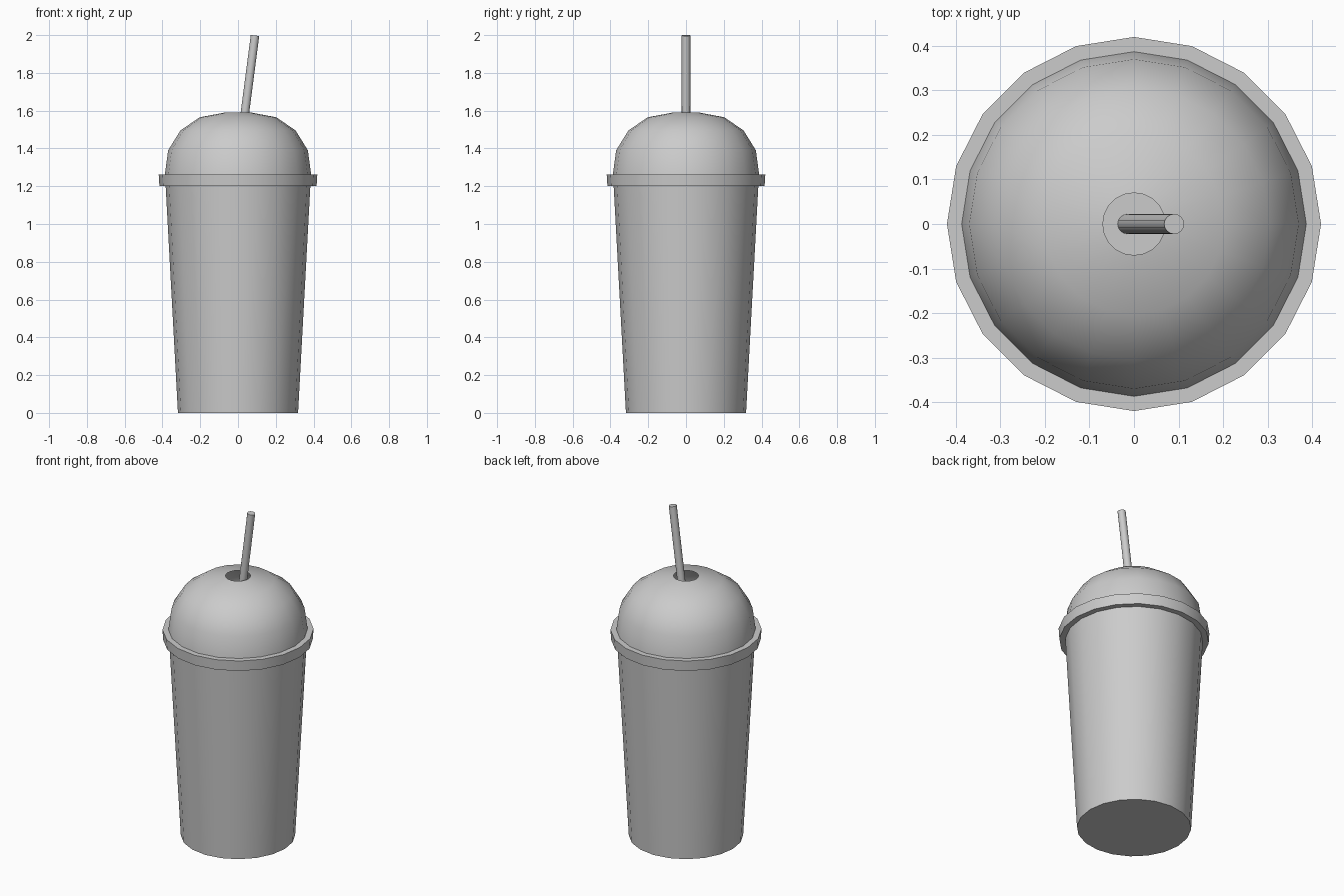
import bpy, bmesh, math
from mathutils import Vector

if "Cube" in bpy.data.objects:
    bpy.data.objects.remove(bpy.data.objects["Cube"])

SIDES = 20


def finish(bm, name, angle=40):
    bmesh.ops.recalc_face_normals(bm, faces=bm.faces[:])
    mesh = bpy.data.meshes.new(name)
    bm.to_mesh(mesh)
    bm.free()
    obj = bpy.data.objects.new(name, mesh)
    bpy.context.collection.objects.link(obj)
    bpy.ops.object.select_all(action='DESELECT')
    obj.select_set(True)
    bpy.context.view_layer.objects.active = obj
    bpy.ops.object.shade_smooth_by_angle(angle=math.radians(angle))
    return obj


def lathe(name, profile, cap_ends=False, closed=False):
    """Spin a (radius, height) profile around z."""
    bm = bmesh.new()
    rings = []
    for r, z in profile:
        rings.append([bm.verts.new((r * math.cos(2 * math.pi * i / SIDES),
                                    r * math.sin(2 * math.pi * i / SIDES), z))
                      for i in range(SIDES)])
    pairs = list(zip(rings, rings[1:]))
    if closed:
        pairs.append((rings[-1], rings[0]))
    for a, b in pairs:
        for i in range(SIDES):
            j = (i + 1) % SIDES
            bm.faces.new((a[i], a[j], b[j], b[i]))
    if cap_ends:
        bm.faces.new(rings[0])
        bm.faces.new(rings[-1])
    return finish(bm, name)


# Tapered cup, closed at the base and at the drink surface
lathe("cup", [(0.318, 0), (0.383, 1.2)], cap_ends=True)

# Lid rim, slightly flared
lathe("lid_rim", [(0.38, 1.2), (0.416, 1.2), (0.42, 1.263), (0.385, 1.263)], closed=True)

# Domed lid with an open straw hole
lathe("dome_lid", [(0.387, 1.263), (0.37, 1.39), (0.305, 1.495),
                   (0.203, 1.565), (0.07, 1.59)])

# Leaning straw through the hole
bottom, top = Vector((-0.018, 0, 1.17)), Vector((0.09, 0, 1.998))
axis = top - bottom
bm = bmesh.new()
bmesh.ops.create_cone(bm, cap_ends=True, segments=16, radius1=0.0225,
                      radius2=0.0225, depth=axis.length)
bmesh.ops.rotate(bm, verts=bm.verts[:],
                 matrix=Vector((0, 0, 1)).rotation_difference(axis).to_matrix())
bmesh.ops.translate(bm, verts=bm.verts[:], vec=(top + bottom) / 2)
finish(bm, "straw")
